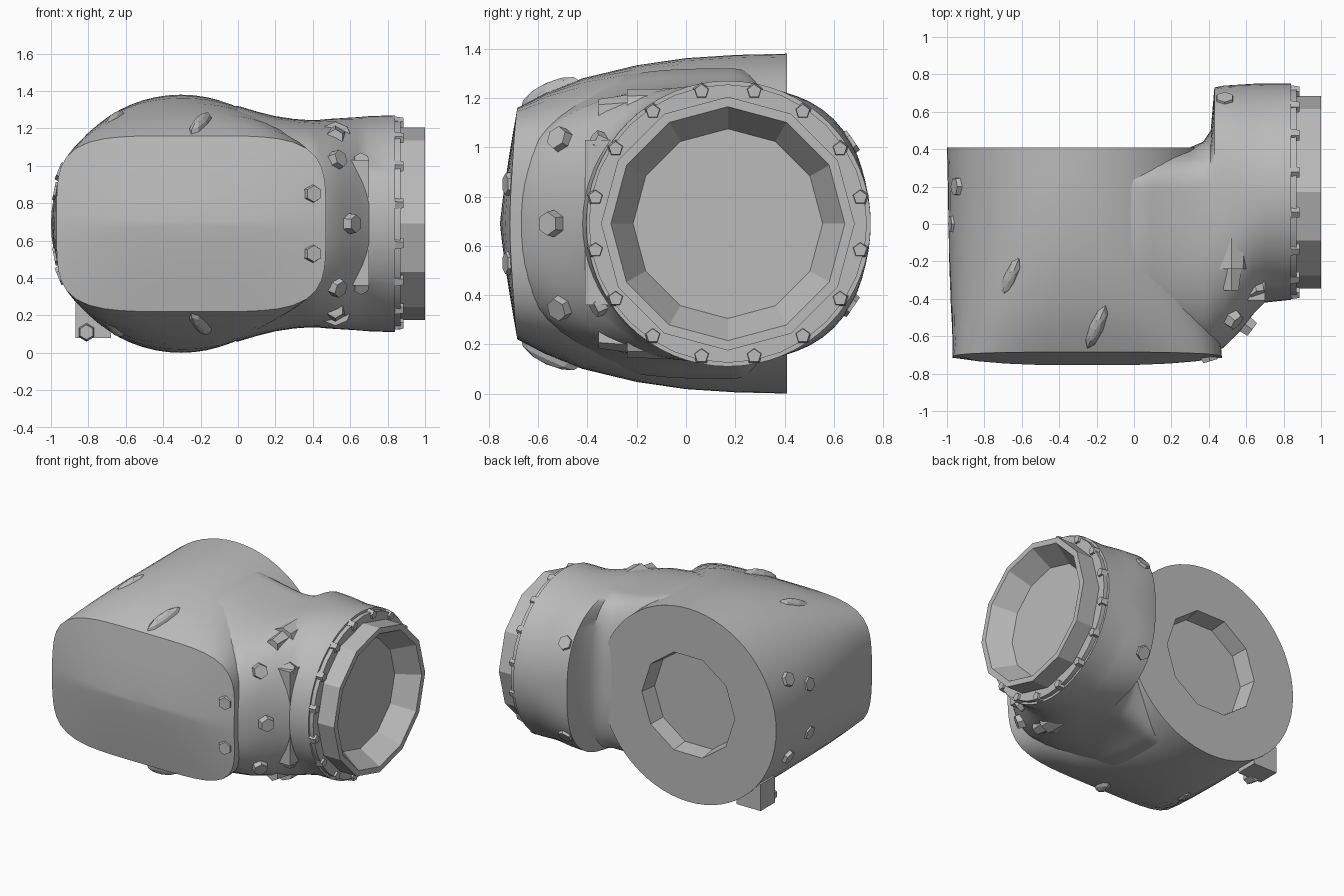
import bpy, bmesh
from math import sin, cos, pi, radians
from mathutils import Vector

cube = bpy.data.objects.get("Cube")
if cube:
    bpy.data.objects.remove(cube, do_unlink=True)

grey = bpy.data.materials.new("plain_grey")
grey.use_nodes = True
grey.diffuse_color = (0.5, 0.5, 0.5, 1)
grey.node_tree.nodes["Principled BSDF"].inputs["Base Color"].default_value = (0.5, 0.5, 0.5, 1)

MID_Z = 0.69   # height of the mirror plane
ARM_Y = 0.17   # arm axis
BODY_X = -0.305


def finish(name, bm, smooth=None):
    bmesh.ops.recalc_face_normals(bm, faces=bm.faces[:])
    mesh = bpy.data.meshes.new(name)
    bm.to_mesh(mesh)
    bm.free()
    mesh.materials.append(grey)
    obj = bpy.data.objects.new(name, mesh)
    bpy.context.collection.objects.link(obj)
    if smooth:
        activate(obj)
        bpy.ops.object.shade_smooth_by_angle(angle=radians(smooth))
    return obj


def activate(obj):
    bpy.ops.object.select_all(action='DESELECT')
    obj.select_set(True)
    bpy.context.view_layer.objects.active = obj


def loft(name, rings, cap_start=True, cap_end=True, smooth=None):
    bm = bmesh.new()
    loops = [[bm.verts.new(p) for p in ring] for ring in rings]
    for a, b in zip(loops, loops[1:]):
        for i in range(len(a)):
            j = (i + 1) % len(a)
            bm.faces.new((a[i], a[j], b[j], b[i]))
    if cap_start:
        bm.faces.new(loops[0])
    if cap_end:
        bm.faces.new(loops[-1])
    return finish(name, bm, smooth)


def oval(t, n):
    """Point of a unit superellipse with exponent n."""
    c, s = cos(t), sin(t)
    k = (abs(c) ** n + abs(s) ** n) ** (-1 / n)
    return c * k, s * k


def angles(count):
    return [2 * pi * i / count for i in range(count)]


def arm_ring(x, r, count):
    return [(x, ARM_Y + r * cos(t), MID_Z + r * sin(t)) for t in angles(count)]


def stud(name, loc, normal, r, h, sides=6, taper=0.8):
    """Bolt head standing on a surface, partly sunk into it."""
    bm = bmesh.new()
    bmesh.ops.create_cone(bm, cap_ends=True, segments=sides, radius1=r,
                          radius2=r * taper, depth=h)
    obj = finish(name, bm)
    obj.location = loc
    obj.rotation_mode = 'QUATERNION'
    obj.rotation_quaternion = Vector(normal).to_track_quat('Z', 'Y')
    return obj


def block(name, low, high):
    bm = bmesh.new()
    bmesh.ops.create_cube(bm, size=1)
    low, high = Vector(low), Vector(high)
    for v in bm.verts:
        v.co = (low + high) / 2 + Vector(a * b for a, b in zip(v.co, high - low))
    return finish(name, bm)


def both(maker, name, loc, normal, *args, **kw):
    """The same part above and below the mirror plane."""
    for side, s in (("upper", 1), ("lower", -1)):
        maker(f"{side}_{name}", (loc[0], loc[1], MID_Z + s * loc[2]),
              (normal[0], normal[1], s * normal[2]), *args, **kw)


# Housing: round at the back, squarish and domed at the front
# section = y, centre x, half width, half height, exponent
sections = [(0.41, -0.305, 0.695, 0.69, 2), (0.2, -0.3, 0.695, 0.685, 2.05),
            (0, -0.295, 0.697, 0.672, 2.15), (-0.2, -0.285, 0.703, 0.643, 2.35),
            (-0.42, -0.27, 0.71, 0.59, 2.8), (-0.57, -0.257, 0.715, 0.53, 3.5)]
rings = []
for y, cx, w, h, n in sections:
    rings.append([(cx + w * a, y, MID_Z + h * b)
                  for a, b in (oval(t, n) for t in angles(64))])
for scale in (1, 0.8, 0.6, 0.4, 0.2, 0.05):
    ring = []
    for t in angles(64):
        a, b = (v * scale for v in oval(t, 4.5))
        y = -0.755 + 0.07 * abs(b) ** 1.2 + 0.04 * abs(a) ** 3 * (1 - abs(b))
        ring.append((-0.25 + 0.72 * a, y, MID_Z + 0.47 * b))
    rings.append(ring)
housing = loft("housing", rings, smooth=35)

# Arm: blends out of the housing into a round tube
# section = x, front reach, back reach, half height, exponent
sections = [(-0.2, 0.78, 0.15, 0.6, 3), (0, 0.82, 0.2, 0.63, 3),
            (0.1, 0.84, 0.22, 0.6, 3), (0.2, 0.85, 0.235, 0.575, 3),
            (0.3, 0.86, 0.24, 0.56, 2.9), (0.37, 0.865, 0.27, 0.555, 2.8),
            (0.41, 0.865, 0.33, 0.555, 2.7), (0.43, 0.86, 0.56, 0.555, 2.6),
            (0.48, 0.83, 0.57, 0.56, 2.45), (0.56, 0.75, 0.575, 0.565, 2.3),
            (0.64, 0.65, 0.58, 0.57, 2.1), (0.7, 0.59, 0.58, 0.575, 2),
            (0.84, 0.575, 0.58, 0.58, 2)]
rings = []
for x, front, back, h, n in sections:
    rings.append([(x, ARM_Y + a * (back if a > 0 else front), MID_Z + h * b)
                  for a, b in (oval(t, n) for t in angles(64))])
arm = loft("arm", rings, smooth=35)

# Ten-sided recess in the back disc
cutter = loft("recess_cutter", [[(BODY_X + r * cos(t), y, MID_Z + r * sin(t))
                                 for t in angles(10)] for y, r in ((0.29, 0.35), (0.5, 0.38))])
cutter.hide_render = True
for obj in (housing, arm):
    mod = obj.modifiers.new("recess", 'BOOLEAN')
    mod.operation, mod.object, mod.solver = 'DIFFERENCE', cutter, 'EXACT'
    activate(obj)
    bpy.ops.object.modifier_apply(modifier=mod.name)
bpy.data.objects.remove(cutter, do_unlink=True)

# Flange, faceted collar with recessed floor
loft("flange", [arm_ring(x, r, 32) for x, r in ((0.83, 0.565), (0.87, 0.565), (0.87, 0.49))],
     False, False, smooth=35)
loft("collar", [arm_ring(x, r, 12) for x, r in
                ((0.84, 0.515), (1, 0.515), (1, 0.475), (0.85, 0.385))], False, True)

# Ring of flange bolts
for i in range(16):
    t = 2 * pi * (i + 0.5) / 16
    stud(f"flange_bolt_{i + 1}", (0.862, ARM_Y + 0.548 * cos(t), MID_Z + 0.548 * sin(t)),
         (1, 0, 0), 0.036, 0.045, 5)

# Bolts on the front face edge and on the shoulder
both(stud, "front_bolt", (0.4, -0.71, 0.16), (0.3, -1, 0), 0.055, 0.05)
both(stud, "shoulder_bolt", (0.52, -0.5, 0.335), (0.8, -0.7, 0.4), 0.06, 0.09)
stud("middle_shoulder_bolt", (0.6, -0.54, MID_Z), (0.8, -0.6, 0), 0.06, 0.08)

# Lugs above and below the arm, with forward bolts
both(stud, "arm_lug", (0.52, -0.1, 0.455), (0, -1, 0), 0.095, 0.28, 8, 0.95)
both(stud, "lug_bolt", (0.52, -0.29, 0.46), (0, -1, 0), 0.065, 0.13, 6, 0.7)
both(stud, "arm_bolt", (0.65, -0.34, 0.32), (0.3, -0.9, 0.5), 0.055, 0.09)
block("arm_front_plate", (0.56, -0.41, 0.36), (0.7, -0.2, 1.03))

# Bolts behind the arm and on the housing side
both(stud, "arm_rear_bolt", (0.485, 0.65, 0.32), (0, 0.8, 0.55), 0.06, 0.07)
both(stud, "side_bolt", (-0.93, 0.2, 0.27), (-0.92, 0, 0.38), 0.06, 0.07)
both(stud, "side_front_bolt", (-0.955, 0, 0.17), (-0.97, 0, 0.2), 0.06, 0.06)

# Long raised plates on the sloping faces
for name, x, y, z, nx in (("outer", -0.66, -0.29, 0.535, -0.5), ("inner", -0.2, -0.55, 0.525, 0.1)):
    for side, s in (("upper", 1), ("lower", -1)):
        bm = bmesh.new()
        bmesh.ops.create_uvsphere(bm, u_segments=8, v_segments=6, radius=1)
        plate = finish(f"{side}_{name}_plate", bm)
        plate.scale = (0.04, 0.14, 0.05)
        plate.location = (x, y, MID_Z + s * z)
        plate.rotation_euler = (s * 0.4, 0, -0.4)

# Small lug under the back edge
block("lower_lug", (-0.87, 0.24, 0.08), (-0.68, 0.4, 0.27))
stud("lower_lug_bolt", (-0.81, 0.22, 0.11), (0, -1, 0), 0.05, 0.08)
